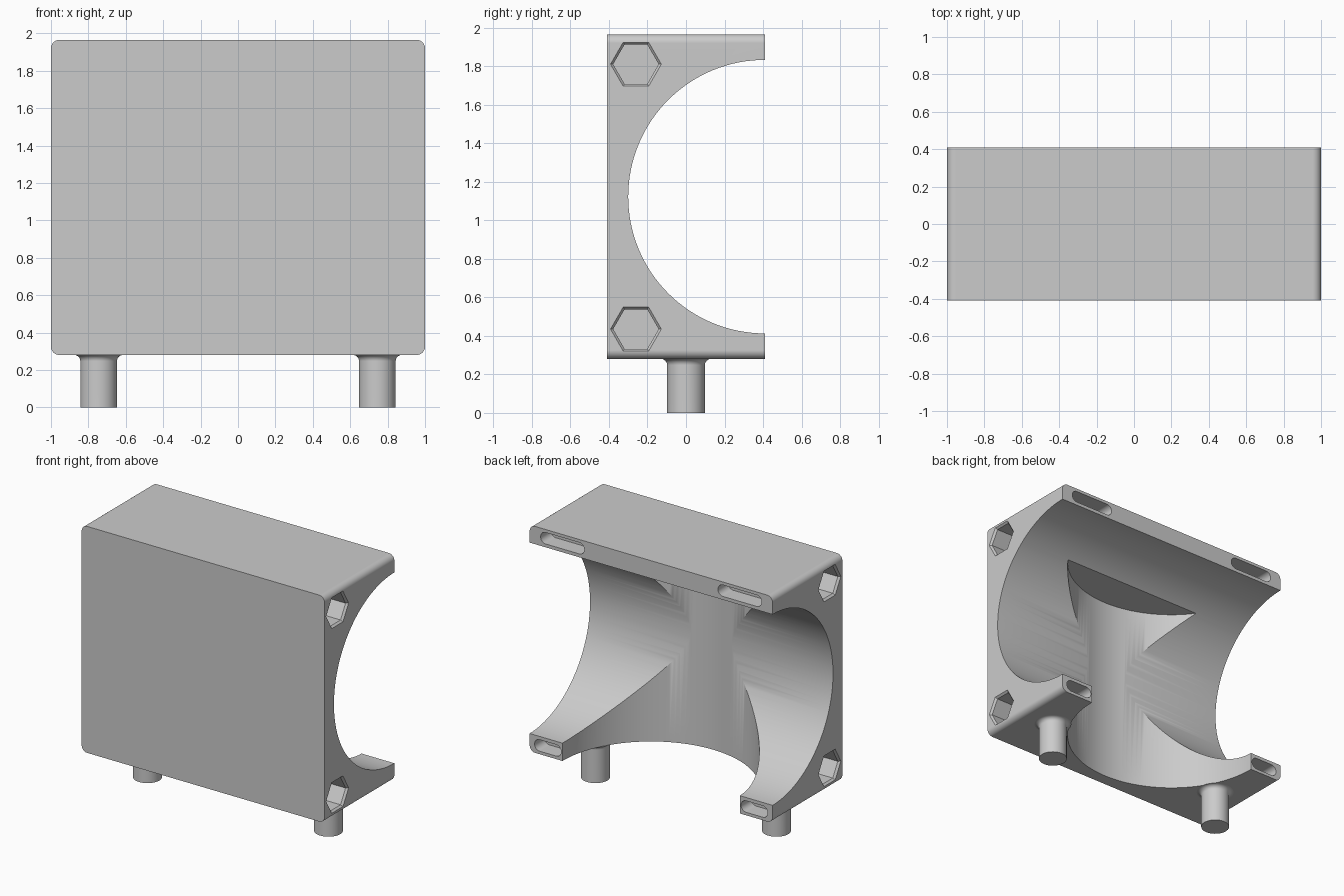
import bpy, bmesh, math
from mathutils import Matrix, Vector

cube = bpy.data.objects.get("Cube")
if cube:
    bpy.data.objects.remove(cube, do_unlink=True)

grey = bpy.data.materials.new("light_grey")
grey.use_nodes = True
grey.diffuse_color = (0.6, 0.6, 0.6, 1)
grey.node_tree.nodes["Principled BSDF"].inputs["Base Color"].default_value = (0.6, 0.6, 0.6, 1)


def make_object(name, bm, matrix=Matrix()):
    bmesh.ops.transform(bm, matrix=matrix, verts=bm.verts)
    bmesh.ops.recalc_face_normals(bm, faces=bm.faces)
    mesh = bpy.data.meshes.new(name)
    bm.to_mesh(mesh)
    bm.free()
    mesh.materials.append(grey)
    obj = bpy.data.objects.new(name, mesh)
    bpy.context.collection.objects.link(obj)
    return obj


def rounded_box(name, centre, size, radius, segments):
    """Box whose edges along y are rounded."""
    bm = bmesh.new()
    bmesh.ops.create_cube(bm, size=1, matrix=Matrix.Diagonal((*size, 1)))
    edges = [e for e in bm.edges if abs((e.verts[0].co - e.verts[1].co).y) > size[1] / 2]
    bmesh.ops.bevel(bm, geom=edges, offset=radius, segments=segments,
                    profile=0.5, affect='EDGES')
    return make_object(name, bm, Matrix.Translation(centre))


def lathe(name, profile, steps, matrix):
    """Solid of revolution about z; the profile starts and ends on the axis."""
    bm = bmesh.new()
    verts = [bm.verts.new((r, 0, z)) for r, z in profile]
    edges = [bm.edges.new(pair) for pair in zip(verts, verts[1:])]
    bmesh.ops.spin(bm, geom=verts + edges, axis=(0, 0, 1), cent=(0, 0, 0),
                   angle=math.tau, steps=steps)
    bmesh.ops.remove_doubles(bm, verts=bm.verts, dist=0.0001)
    return make_object(name, bm, matrix)


def cut(target, cutter):
    cutter.hide_render = True
    mod = target.modifiers.new("cut", 'BOOLEAN')
    mod.operation = 'DIFFERENCE'
    mod.solver = 'EXACT'
    mod.object = cutter
    bpy.context.view_layer.objects.active = target
    bpy.ops.object.modifier_apply(modifier=mod.name)
    bpy.data.objects.remove(cutter, do_unlink=True)


def smooth(obj):
    bpy.ops.object.select_all(action='DESELECT')
    obj.select_set(True)
    bpy.context.view_layer.objects.active = obj
    bpy.ops.object.shade_smooth_by_angle(angle=math.radians(30))
    obj.modifiers.new("even_shading", 'WEIGHTED_NORMAL').keep_sharp = True


BACK, BOTTOM, TOP = 0.41, 0.28, 1.965
MIDDLE = (BOTTOM + TOP) / 2

# Main block with rounded corners
block = rounded_box("block", (0, 0, MIDDLE), (2, 2 * BACK, TOP - BOTTOM), 0.045, 6)

# Vertical bore, open at the bottom and closed by a flat ceiling
cut(block, lathe("vertical_bore", [(0, 0), (0.73, 0), (0.73, 1.685), (0, 1.685)], 128,
                 Matrix.Translation((0, BACK, 0))))

# Horizontal bore running from side to side
cut(block, lathe("horizontal_bore", [(0, -1.2), (0.71, -1.2), (0.71, 1.2), (0, 1.2)], 128,
                 Matrix.Translation((0, BACK, MIDDLE)) @ Matrix.Rotation(math.pi / 2, 4, 'Y')))

# Hexagonal pockets in both sides, with a small flare at the rim
pocket = [(0, -0.25), (0.118, -0.25), (0.118, -0.015), (0.132, 0), (0.132, 0.05), (0, 0.05)]
for side in (-1, 1):
    for z in (0.435, 1.81):
        turn = Matrix.Rotation(side * math.pi / 2, 4, 'Y') @ Matrix.Rotation(math.pi / 2, 4, 'Z')
        cut(block, lathe("hex_pocket", pocket, 6, Matrix.Translation((side, -0.26, z)) @ turn))

# Slots in the back edges: long ones above, short ones below
for side in (-1, 1):
    for x, z, length in ((0.73, 1.9, 0.36), (0.85, 0.345, 0.22)):
        cut(block, rounded_box("slot", (side * x, BACK, z), (length, 0.24, 0.085), 0.042, 8))
smooth(block)

# Pegs under the block, flaring into it with a fillet
FILLET, RADIUS = 0.032, 0.098
flare = [(RADIUS + FILLET * (1 - math.cos(a)), BOTTOM - FILLET * (1 - math.sin(a)))
         for a in (i * math.pi / 12 for i in range(7))]
for name, x in (("right_peg", -0.745), ("left_peg", 0.745)):
    peg = lathe(name, [(0, 0), (RADIUS, 0)] + flare + [(0, BOTTOM + 0.01)], 48,
                Matrix.Translation((x, 0, 0)))
    smooth(peg)
